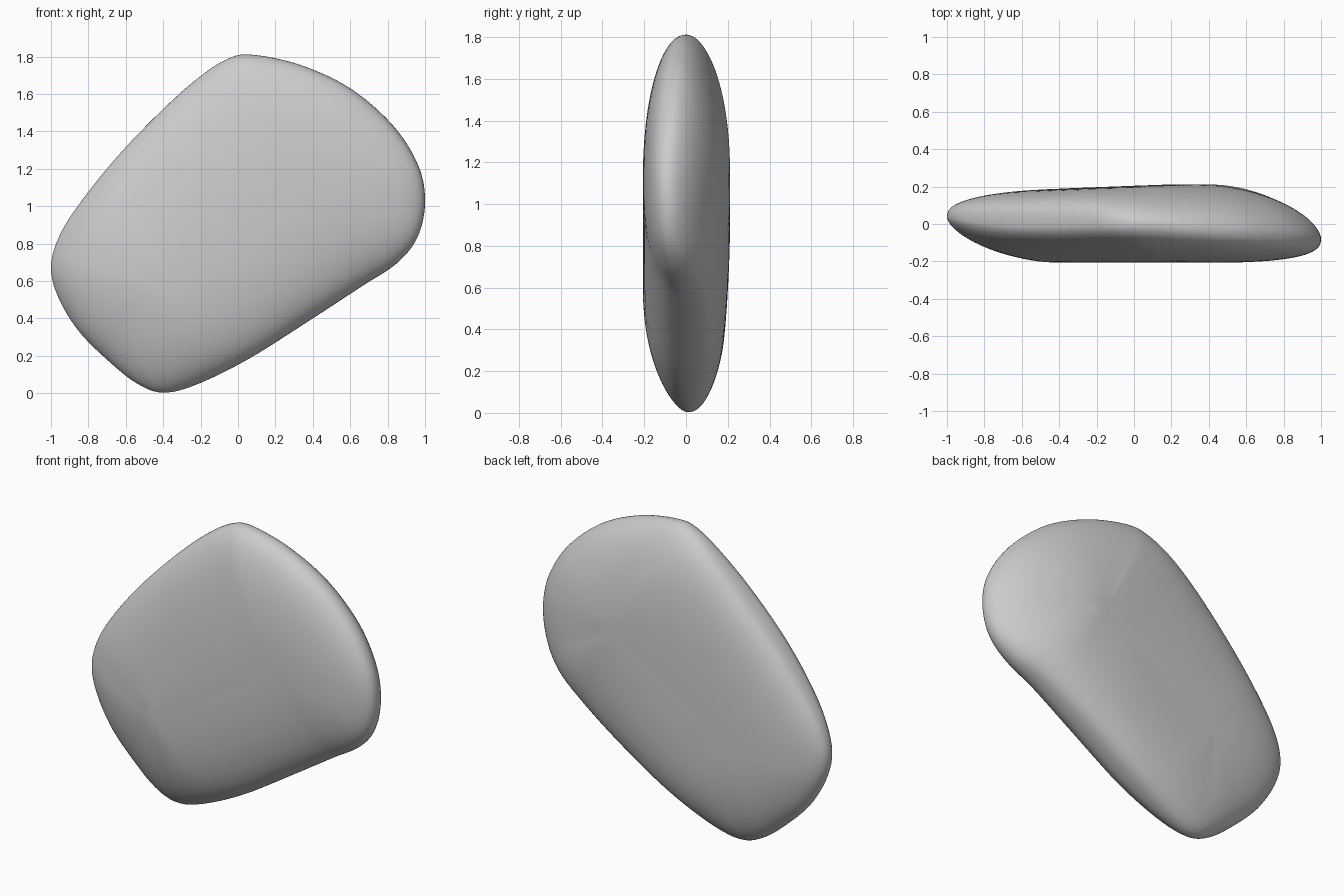
import bpy, bmesh, math
from mathutils import Vector
from mathutils.geometry import intersect_point_line

if "Cube" in bpy.data.objects:
    bpy.data.objects.remove(bpy.data.objects["Cube"])

# Rim of the stone: x, z, rim y, front fullness, back fullness
RIM = [
    (-0.40, 0.003, 0.01, 1.7, 2.1), (-0.22, 0.047, 0.01, 2.0, 2.4),
    (0.06, 0.185, 0.00, 2.3, 3.0), (0.40, 0.40, 0.00, 2.4, 3.0),
    (0.66, 0.57, -0.01, 2.4, 2.6), (0.85, 0.695, -0.04, 2.5, 2.1),
    (0.96, 0.835, -0.07, 2.6, 1.8), (1.0, 1.02, -0.08, 2.7, 1.7),
    (0.965, 1.215, -0.08, 2.7, 1.7), (0.83, 1.43, -0.06, 2.6, 1.75),
    (0.60, 1.63, -0.04, 2.4, 1.8), (0.33, 1.756, -0.02, 2.2, 1.85),
    (0.07, 1.81, 0.00, 2.1, 1.95), (-0.06, 1.785, 0.00, 2.1, 2.3),
    (-0.22, 1.68, 0.00, 2.1, 3.0), (-0.42, 1.50, -0.01, 2.1, 3.5),
    (-0.65, 1.26, -0.01, 2.0, 3.5), (-0.85, 1.01, 0.01, 1.85, 3.2),
    (-0.96, 0.83, 0.03, 1.7, 2.8), (-1.0, 0.67, 0.04, 1.65, 2.5),
    (-0.96, 0.51, 0.04, 1.65, 2.5), (-0.85, 0.33, 0.03, 1.65, 2.4),
    (-0.69, 0.17, 0.02, 1.65, 2.3), (-0.54, 0.052, 0.01, 1.65, 2.2),
]
# Middle line of the stone in x, z, and the depth of each face
CORE = Vector((-0.42, 0.6)), Vector((0.38, 1.1))
FRONT, BACK = -0.207, 0.212
STEPS, RINGS = 6, 24


def smooth_loop(points, steps):
    """Closed Catmull-Rom curve through the points."""
    out, n = [], len(points)
    for i in range(n):
        quad = [points[(i + k) % n] for k in (-1, 0, 1, 2)]
        for s in range(steps):
            t = s / steps
            out.append([0.5 * (2 * b + (c - a) * t + (2*a - 5*b + 4*c - d) * t**2
                               + (3*b - a - 3*c + d) * t**3)
                        for a, b, c, d in zip(*quad)])
    return out


def core_point(p):
    """Point of the middle line that a rim point closes towards."""
    k = intersect_point_line(Vector(p[:2]), *CORE)[1]
    return CORE[0].lerp(CORE[1], max(0, min(1, k)))


rim = smooth_loop(RIM, STEPS)
bm = bmesh.new()
rim_verts = [bm.verts.new((x, y, z)) for x, z, y, _, _ in rim]


def dome(depth, taper, col):
    """Rounded face closing from the rim to the middle line, thinner to the left."""
    prev, n = rim_verts, len(rim)
    for r in range(1, RINGS):
        t = math.cos(r / RINGS * math.pi / 2)
        ring = []
        for p in rim:
            c = core_point(p)
            x, z = c.lerp(Vector(p[:2]), t)
            top = depth - taper * max(0, 0.2 - x)
            y = p[2] + (top - p[2]) * (1 - t ** p[col]) ** (1 / p[col])
            ring.append(bm.verts.new((x, y, z)))
        for i in range(n):
            j = (i + 1) % n
            bm.faces.new((prev[i], prev[j], ring[j], ring[i]))
        prev = ring
    bm.faces.new(prev)


dome(FRONT, 0.0, 3)
dome(BACK, 0.04, 4)
# Even out the ripples inside the rim
rim_set = set(rim_verts)
inner = [v for v in bm.verts if v not in rim_set]
for _ in range(6):
    bmesh.ops.smooth_vert(bm, verts=inner, factor=0.5, use_axis_y=True)
bmesh.ops.recalc_face_normals(bm, faces=bm.faces[:])
for f in bm.faces:
    f.smooth = True

# Stone body
mesh = bpy.data.meshes.new("flat_stone")
bm.to_mesh(mesh)
bm.free()
stone = bpy.data.objects.new("flat_stone", mesh)
bpy.context.collection.objects.link(stone)
